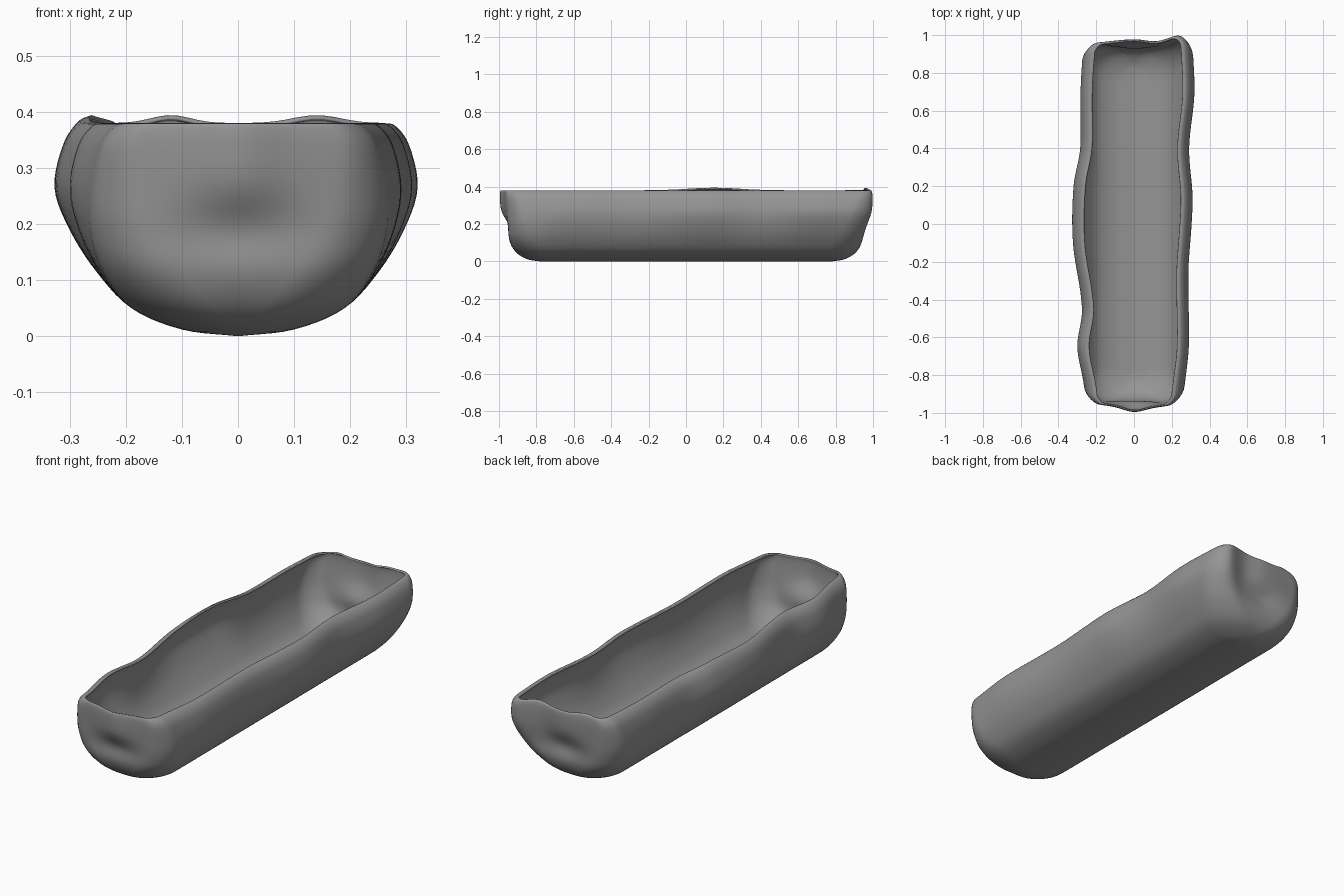
import bpy
import bmesh
from math import sin, cos, pi, exp

cube = bpy.data.objects.get("Cube")
if cube:
    bpy.data.objects.remove(cube, do_unlink=True)


def spline(keys, t):
    """Smooth curve through (position, values...) keys."""
    n = len(keys)
    t = max(keys[0][0], min(keys[-1][0], t))
    i = next(k for k in range(n - 1) if t <= keys[k + 1][0])
    p0, p1, p2, p3 = (keys[max(0, min(n - 1, i + k))] for k in (-1, 0, 1, 2))
    span = p2[0] - p1[0]
    f = (t - p1[0]) / span
    out = []
    for a, b, c, d in list(zip(p0, p1, p2, p3))[1:]:
        m1 = (c - a) / (p2[0] - p0[0]) * span
        m2 = (d - b) / (p3[0] - p1[0]) * span
        out.append(b + f * m1 + f * f * (3 * (c - b) - 2 * m1 - m2)
                   + f ** 3 * (2 * (b - c) + m1 + m2))
    return out


# Wall levels: step, half width, half length, height, corner radius, waviness
levels = [
    (0, 0, .78, 0, 0, 0), (1, .1, .85, .012, .1, 0), (2, .19, .91, .05, .14, 0),
    (3, .245, .945, .115, .13, .2), (4, .278, .957, .19, .11, .6),
    (5, .29, .965, .265, .09, 1), (6, .275, .97, .34, .07, 1),
    (7, .25, .968, .375, .06, 1), (8, .228, .96, .38, .05, 1)]

# Widest reach of each long side along y
right_side = [(-1, .25), (-.85, .265), (-.65, .3), (-.45, .275), (-.1, .323),
              (.2, .32), (.4, .285), (.7, .283), (1, .265)]
left_side = [(-1, .25), (-.85, .268), (-.65, .29), (-.25, .288), (0, .305),
             (.15, .31), (.4, .292), (.7, .32), (1, .305)]
# Push of each end wall across x
front_end = [(-.3, -.015), (-.2, -.015), (-.1, 0), (0, .025), (.1, .005), (.2, -.01), (.3, -.02)]
back_end = [(-.3, -.02), (-.2, -.01), (0, .008), (.12, -.002), (.24, .03), (.3, .02)]

# Unit outline: corner signs, position along straight run, corner angle
LONG, SHORT, CORNER = 64, 18, 8
outline = []
for k, (sx, sy) in enumerate([(1, 1), (-1, 1), (-1, -1), (1, -1)]):
    for j in range(CORNER):
        a = (k + j / CORNER) * pi / 2
        outline.append((sx, sy, cos(a), sin(a)))
    run = SHORT if k % 2 == 0 else LONG
    a = (k + 1) * pi / 2
    for j in range(run):
        f = 1 - 2 * j / run
        across = k % 2 == 0
        outline.append((sx * f if across else sx, sy if across else sy * f, cos(a), sin(a)))


def wall_point(level, sx, sy, nx, ny):
    w, l, z, r, wave = spline(levels, level)
    r = max(0, min(r, w))
    x = sx * (w - r) + r * nx
    y = sy * (l - r) + r * ny
    # Wavy long sides
    reach = spline(left_side if x > 0 else right_side, y)[0] - .29
    if w > 0:
        x += wave * reach * x / w
    # Uneven end walls with a shallow hollow
    near_end = max(0, min(1, (abs(y) - .82) / .12))
    push = spline(front_end if y < 0 else back_end, x)[0] * wave
    hollow = .025 * exp(-(x / .1) ** 2 - ((z - .19) / .06) ** 2)
    y += (1 if y > 0 else -1) * near_end * (push - hollow)
    # Rippled rim
    rim = max(0, (level - 6) / 2)
    ripple = .014 * exp(-((y - .15) / .2) ** 2) if x < 0 else 0
    if y > .85:
        ripple += .014 * (exp(-((x - .14) / .06) ** 2) + exp(-((x + .12) / .05) ** 2))
    return x, y, z + rim * ripple


bm = bmesh.new()
STEPS = 40
rings = [[bm.verts.new(wall_point(8 * i / STEPS, *o)) for o in outline]
         for i in range(STEPS + 1)]
n = len(outline)
for low, high in zip(rings, rings[1:]):
    for j in range(n):
        bm.faces.new((low[j], low[(j + 1) % n], high[(j + 1) % n], high[j]))
# Join the keel
bmesh.ops.remove_doubles(bm, verts=bm.verts, dist=.0004)
bmesh.ops.recalc_face_normals(bm, faces=bm.faces)
lowest = min(bm.faces, key=lambda f: f.calc_center_median().z)
if lowest.normal.z > 0:
    bmesh.ops.reverse_faces(bm, faces=bm.faces)
mesh = bpy.data.meshes.new("trough_shell")
bm.to_mesh(mesh)
bm.free()

shell = bpy.data.objects.new("trough_shell", mesh)
bpy.context.collection.objects.link(shell)

# Single plain grey
grey = bpy.data.materials.new("plain grey")
grey.use_nodes = True
colour = (.3, .3, .3, 1)
grey.diffuse_color = colour
grey.node_tree.nodes["Principled BSDF"].inputs["Base Color"].default_value = colour
mesh.materials.append(grey)

# Thin wall thickness
thick = shell.modifiers.new("wall", 'SOLIDIFY')
thick.thickness = .008
thick.offset = -1

bpy.context.view_layer.objects.active = shell
shell.select_set(True)
bpy.ops.object.shade_smooth_by_angle(angle=pi / 3)
